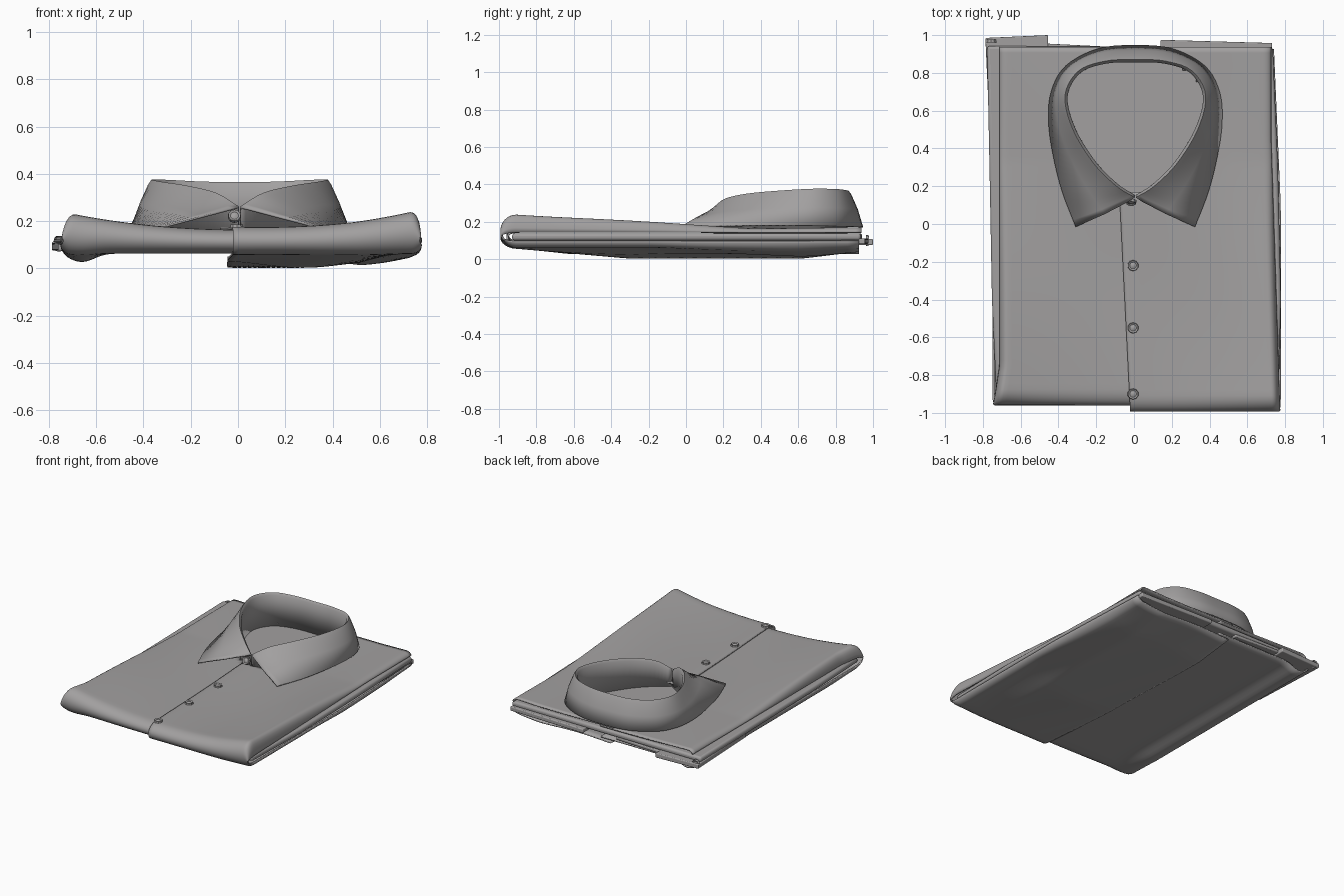
import bpy, bmesh, math
from mathutils import Vector, Matrix

if "Cube" in bpy.data.objects:
    bpy.data.objects.remove(bpy.data.objects["Cube"])

fabric = bpy.data.materials.new("grey_fabric")
fabric.diffuse_color = (0.36, 0.35, 0.35, 1)
fabric.use_nodes = True
fabric.node_tree.nodes["Principled BSDF"].inputs["Base Color"].default_value = fabric.diffuse_color


def lerp(a, b, t):
    return a + (b - a) * max(0.0, min(1.0, t))


def finish(bm, name, angle=40, thick=0, bevel=0):
    bmesh.ops.recalc_face_normals(bm, faces=bm.faces)
    me = bpy.data.meshes.new(name)
    bm.to_mesh(me)
    bm.free()
    me.materials.append(fabric)
    ob = bpy.data.objects.new(name, me)
    bpy.context.collection.objects.link(ob)
    if thick:
        m = ob.modifiers.new("cloth", 'SOLIDIFY')
        m.thickness, m.offset = thick, 0
    if bevel:
        m = ob.modifiers.new("round", 'BEVEL')
        m.width, m.segments, m.limit_method = bevel, 3, 'ANGLE'
    bpy.ops.object.select_all(action='DESELECT')
    ob.select_set(True)
    bpy.context.view_layer.objects.active = ob
    bpy.ops.object.shade_smooth_by_angle(angle=math.radians(angle))
    return ob


def grid(rows, name, skip=None, **kw):
    bm = bmesh.new()
    vs = [[bm.verts.new(p) for p in r] for r in rows]
    for a, b in zip(vs, vs[1:]):
        for i in range(len(a) - 1):
            quad = (a[i], a[i + 1], b[i + 1], b[i])
            if not (skip and skip(sum((v.co for v in quad), Vector()) / 4)):
                bm.faces.new(quad)
    bmesh.ops.delete(bm, geom=[v for v in bm.verts if not v.link_faces], context='VERTS')
    return finish(bm, name, **kw)


def slab(points, z0, z1, name, bevel):
    bm = bmesh.new()
    f = bm.faces.new([bm.verts.new((x, y, z0)) for x, y in points])
    r = bmesh.ops.extrude_face_region(bm, geom=[f])
    for v in r["geom"]:
        if isinstance(v, bmesh.types.BMVert):
            v.co.z = z1
    return finish(bm, name, bevel=bevel)


# collar: stations from the front centre to the back (rim, leaf edge)
stations = [((-0.005, 0.14, 0.258), (-0.315, -0.015, 0.178)),
            ((-0.10, 0.20, 0.315), (-0.385, 0.17, 0.178)),
            ((-0.22, 0.32, 0.345), (-0.432, 0.36, 0.18)),
            ((-0.33, 0.50, 0.362), (-0.456, 0.54, 0.18)),
            ((-0.372, 0.68, 0.372), (-0.442, 0.70, 0.178)),
            ((-0.30, 0.81, 0.37), (-0.365, 0.835, 0.175)),
            ((-0.16, 0.862, 0.363), (-0.195, 0.925, 0.172)),
            ((0, 0.87, 0.36), (0, 0.943, 0.17))]


# neck hole, slightly wider than the collar rim
def in_neck(c):
    if c.z < 0.14 or not 0.16 < c.y < 0.88:
        return False
    for (a, _), (b, _) in zip(stations, stations[1:]):
        if a[1] <= c.y <= b[1]:
            return abs(c.x) < -lerp(a[0], b[0], (c.y - a[1]) / (b[1] - a[1])) + 0.015
    return False


# cloth heights of the upper and lower surfaces
def top_z(x, y):
    g = max(0.1, min(1.05, 0.35 - 0.75 * y))
    return 0.156 + 0.068 * (abs(x) / 0.68) ** 2 * g + 0.003 * math.sin(5 * y + 4 * x)


def low_z(x, y, side):
    if side < 0:
        return 0.068 - 0.036 * math.exp(-((x + 0.66) / 0.07) ** 2) * lerp(0, 1, (y + 0.95) * 3)
    w = lerp(0, 1, (y + 0.97) * 1.5) * lerp(0.35, 1, (0.95 - y) * 3)
    rise = 0.045 * lerp(0, 1, (x - 0.52) / 0.22)
    return 0.066 - w * max(0, 0.044 + 0.014 * math.sin(9 * x + 3 * y) - rise)


# shirt halves: sheet wrapped around the front fold, outer edge curled in
def half(side, name):
    nose = -0.988 if side > 0 else -0.955
    d, path = 0.08, []
    for i in range(61):
        path.append((lerp(0.937, nose + d, i / 60), 1.0))
    for i in range(1, 12):
        a = math.pi * i / 12
        path.append((nose + d - d * math.sin(a), math.cos(a)))
    for i in range(31):
        path.append((lerp(nose + d, 0.925, i / 30), -1.0))
    rows = []
    for y, c in path:
        yc = max(y, nose + d)
        t_up = (c + 1) / 2
        if side > 0:
            xin = lerp(-0.02, -0.075, (y + 0.99) / 1.1)
            if c < 0:
                xin = lerp(-0.02, -0.045, (y + 0.99) / 0.6)
            xo = lerp(0.772, lerp(0.768, 0.722, (y + 0.95) / 1.4), t_up)
            if c < 0:
                xo = lerp(0.772, 0.735, (y - 0.1) / 0.85)
        else:
            xin = 0.03
            xo = lerp(0.745, lerp(0.738, 0.708, (y + 0.95) / 0.2), t_up)
        row = []
        for k in range(39):
            if k < 32:
                x, drop = lerp(xin, side * (xo - 0.04), k / 32), 0
            else:
                a = math.pi / 2 * (k - 32) / 6
                x, drop = side * (xo - 0.04 + 0.04 * math.sin(a)), 1 - math.cos(a)
            up = top_z(x, yc) + (0.012 * max(0, 1 - abs(x) / 0.5) if side > 0 else 0)
            lo = low_z(x, yc, side)
            up = lerp(up, 0.142, drop)
            lo = lerp(lo, 0.098, drop)
            row.append((x, y, (up + lo) / 2 + (up - lo) / 2 * c))
        rows.append(row)
    grid(rows, name, skip=in_neck, thick=0.01)


half(-1, "left_front_panel")
half(1, "right_front_panel")

# folded sides and sleeves between the layers
slab([(-0.728, -0.92), (0.765, -0.93), (0.778, -0.4), (0.762, 0.3), (0.735, 0.935),
      (-0.778, 0.942), (-0.765, 0.3), (-0.752, -0.4)], 0.1, 0.138, "folded_sides", 0.015)
slab([(-0.787, 0.985), (-0.76, 0.4), (-0.45, 0.4), (-0.455, 1.0)], 0.075, 0.108, "left_cuff", 0.006)
slab([(-0.46, 0.955), (-0.46, 0.5), (-0.1, 0.5), (-0.1, 0.937)], 0.085, 0.105, "left_sleeve", 0.006)
slab([(0.14, 0.975), (0.14, 0.5), (0.72, 0.5), (0.732, 0.958)], 0.08, 0.11, "right_cuff", 0.006)


def flip(p):
    return (-p[0], p[1], p[2])


full = stations + [(flip(a), flip(b)) for a, b in stations[-2::-1]]


def spline(pts, n=5):
    pts = [Vector(p) for p in pts]
    pts = [2 * pts[0] - pts[1]] + pts + [2 * pts[-1] - pts[-2]]
    out = []
    for i in range(1, len(pts) - 2):
        a, b, c, d = pts[i - 1:i + 3]
        for k in range(n):
            t = k / n
            out.append(0.5 * (2 * b + (c - a) * t + (2 * a - 5 * b + 4 * c - d) * t * t
                              + (3 * b - a - 3 * c + d) * t ** 3))
    return out + [pts[-2]]


# collar: stand inside, rolled rim, leaf folded outwards
rim = spline([s[0] for s in full])
leaf = spline([s[1] for s in full])
centre = Vector((0, 0.55, 0))
rows = [[], [], [], [], [], []]
for r, l in zip(rim, leaf):
    inn = centre - r
    inn.z = 0
    inn.normalize()
    foot = r + inn * 0.01
    foot.z = 0.138
    out = -inn * 0.008
    for row, p in zip(rows, (foot, r + inn * 0.01 - Vector((0, 0, 0.012)), r,
                             r.lerp(l, 0.1) + out * 0.5, r.lerp(l, 0.5) + out, l)):
        row.append(p + Vector((0.007, 0, 0)))
grid(rows, "collar", thick=0.009, angle=50)


# buttons: dished discs
def button(loc, tilt, name, r=0.03):
    bm = bmesh.new()
    bmesh.ops.create_cone(bm, cap_ends=True, segments=10, radius1=r, radius2=r * 0.9, depth=0.016)
    cap = [f for f in bm.faces if f.normal.z > 0.9]
    bmesh.ops.inset_region(bm, faces=cap, thickness=0.009)
    bmesh.ops.translate(bm, verts=cap[0].verts[:], vec=(0, 0, -0.005))
    bmesh.ops.inset_region(bm, faces=cap, thickness=0.01)
    bmesh.ops.translate(bm, verts=cap[0].verts[:], vec=(0, 0, 0.005))
    bm.transform(Matrix.Translation(loc) @ Matrix.Rotation(math.radians(tilt), 4, 'X'))
    finish(bm, name, angle=30)


for i, y in enumerate((-0.22, -0.55, -0.9)):
    button((-0.005, y, top_z(0, y) + 0.02), 0, "front_button_%d" % (i + 1))
button((-0.015, 0.115, 0.222), 65, "collar_button", 0.029)
button((-0.757, 0.97, 0.1), -90, "cuff_button", 0.03)
